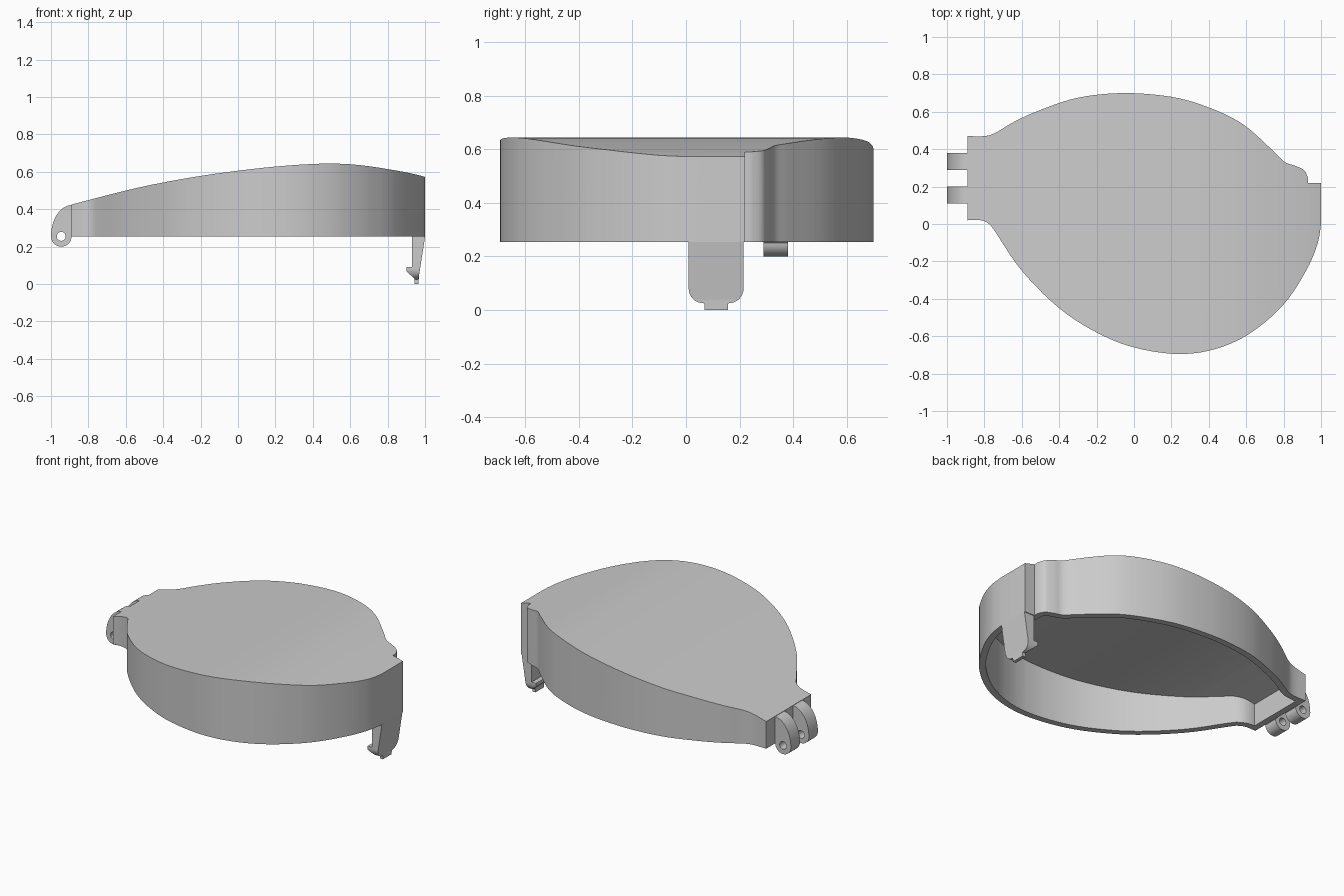
import bpy, bmesh, math
from mathutils import Vector

if "Cube" in bpy.data.objects:
    bpy.data.objects.remove(bpy.data.objects["Cube"])

BASE = 0.253   # height of the lid's open rim
WALL = 0.04

gray = bpy.data.materials.new("light_gray_plastic")
gray.use_nodes = True
gray.diffuse_color = (0.6, 0.6, 0.6, 1)
gray.node_tree.nodes["Principled BSDF"].inputs["Base Color"].default_value = (0.6, 0.6, 0.6, 1)


def spline(points, steps):
    """Smooth curve through the points."""
    p = [Vector(q) for q in points]
    p = [p[0]] + p + [p[-1]]
    out = []
    for a, b, c, d in zip(p, p[1:], p[2:], p[3:]):
        for i in range(steps):
            t = i / steps
            out.append(0.5 * (2 * b + (c - a) * t + (2 * a - 5 * b + 4 * c - d) * t**2
                              + (3 * b - a - 3 * c + d) * t**3))
    return out + [p[-1]]


def arc(cx, cy, rx, ry, start, end, steps):
    angles = [math.radians(start + (end - start) * i / steps) for i in range(steps + 1)]
    return [Vector((cx + rx * math.cos(a), cy + ry * math.sin(a))) for a in angles]


def inset(loop, dist):
    """Offset a counter-clockwise outline inward with mitred corners."""
    out = []
    for i, p in enumerate(loop):
        d1 = (p - loop[i - 1]).normalized()
        d2 = (loop[(i + 1) % len(loop)] - p).normalized()
        n1, n2 = Vector((-d1.y, d1.x)), Vector((-d2.y, d2.x))
        out.append(p + (n1 + n2) * dist / (1 + n1.dot(n2)))
    return out


def bridge(bm, a, b):
    for i in range(len(a)):
        bm.faces.new((a[i - 1], a[i], b[i], b[i - 1]))


def finish(bm, name):
    bmesh.ops.recalc_face_normals(bm, faces=bm.faces)
    mesh = bpy.data.meshes.new(name)
    bm.to_mesh(mesh)
    bm.free()
    mesh.materials.append(gray)
    obj = bpy.data.objects.new(name, mesh)
    bpy.context.collection.objects.link(obj)
    return obj


def prism(name, loop, place, lo, hi):
    bm = bmesh.new()
    a, b = ([bm.verts.new(place(p, w)) for p in loop] for w in (lo, hi))
    bm.faces.new(a)
    bm.faces.new(b)
    bridge(bm, a, b)
    return finish(bm, name)


# Lid outline: neck, front sweep, clip corner, notch, back sweep
front = spline([(-0.89, 0.02), (-0.82, 0.02), (-0.775, 0.0), (-0.74, -0.045), (-0.6, -0.25),
                (-0.4, -0.45), (-0.2, -0.58), (0, -0.66), (0.23, -0.695), (0.43, -0.67),
                (0.62, -0.585), (0.8, -0.43), (0.92, -0.25), (0.98, -0.11), (1, 0)], 5)
back = spline([(0.93, 0.245), (0.91, 0.287), (0.86, 0.312), (0.805, 0.332), (0.74, 0.395),
               (0.58, 0.535), (0.4, 0.623), (0.2, 0.68), (-0.06, 0.7), (-0.3, 0.675),
               (-0.5, 0.61), (-0.64, 0.547), (-0.74, 0.488), (-0.8, 0.47), (-0.89, 0.47)], 5)
outline = front + [Vector((1, 0.22)), Vector((0.93, 0.22))] + back

# Gently domed height along the length
crown = spline([(-0.89, 0.425), (-0.6, 0.5), (-0.4, 0.543), (-0.2, 0.578), (0, 0.606),
                (0.2, 0.628), (0.4, 0.642), (0.55, 0.643), (0.7, 0.63), (0.9, 0.597),
                (1, 0.573)], 3)


def top_height(x):
    for a, b in zip(crown, crown[1:]):
        if x <= b.x:
            break
    return a.y + (b.y - a.y) * (x - a.x) / (b.x - a.x)


# Hollow lid: flat prism shell, sliced along its length, then lifted to the dome
bm = bmesh.new()
inner = inset(outline, WALL)
rings = [[bm.verts.new((p.x, p.y, z)) for p in loop]
         for loop, z in ((outline, 2), (outline, 0), (inner, 0), (inner, 1))]
for a, b in zip(rings, rings[1:]):
    bridge(bm, a, b)
bm.faces.new(rings[0])
bm.faces.new(rings[-1])
for k in crown[1:-1]:
    bmesh.ops.bisect_plane(bm, geom=bm.verts[:] + bm.edges[:] + bm.faces[:], dist=0.00001,
                           plane_co=(k.x, 0, 0), plane_no=(1, 0, 0))
for v in bm.verts:
    level = round(v.co.z)
    v.co.z = BASE if level == 0 else top_height(v.co.x) - WALL * (2 - level)
lid = finish(bm, "lid_shell")
parts = [lid]

# Two hinge knuckles with pin holes
pin = Vector((-0.945, 0.255))
knuckle = (arc(-0.885, 0.255, 0.115, 0.168, 90, 175, 14) + arc(pin.x, pin.y, 0.055, 0.055, 180, 355, 20)
           + [Vector((-0.885, z)) for z in (0.255, 0.3, 0.34, 0.38)])
hole = [pin + (p - pin).normalized() * 0.024 for p in knuckle]
for name, y0, y1 in (("front_hinge_knuckle", 0.11, 0.2), ("back_hinge_knuckle", 0.29, 0.38)):
    bm = bmesh.new()
    loops = [[bm.verts.new((p.x, y, p.y)) for p in loop]
             for loop, y in ((knuckle, y0), (knuckle, y1), (hole, y1), (hole, y0))]
    for i in range(4):
        bridge(bm, loops[i - 1], loops[i])
    parts.append(finish(bm, name))

# Snap clip: hooked side profile trimmed to a tab with rounded corners and a small tip
hook = [Vector(p) for p in ((0.93, BASE), (0.93, 0.09), (0.9, 0.09), (0.9, 0.068), (0.943, 0.03),
                            (0.943, 0), (0.965, 0), (0.967, 0.04), (1, BASE))]
clip = prism("snap_clip", hook, lambda p, w: (p.x, w, p.y), -0.05, 0.28)
tab = ([Vector((0.01, 0.3))] + arc(0.065, 0.08, 0.055, 0.055, 180, 270, 8)
       + [Vector(p) for p in ((0.07, 0.025), (0.07, -0.02), (0.157, -0.02), (0.157, 0.025))]
       + arc(0.16, 0.08, 0.055, 0.055, 270, 360, 8) + [Vector((0.215, 0.3))])
cutter = prism("clip_trim", tab, lambda p, w: (w, p.x, p.y), 0.8, 1.1)
cutter.hide_render = True
mod = clip.modifiers.new("trim", "BOOLEAN")
mod.operation, mod.solver, mod.object = "INTERSECT", "EXACT", cutter
trimmed = bpy.data.meshes.new_from_object(clip.evaluated_get(bpy.context.evaluated_depsgraph_get()))
clip.modifiers.clear()
clip.data = trimmed
bpy.data.objects.remove(cutter)
parts.append(clip)

# Smooth shading with crisp edges
bpy.ops.object.select_all(action="DESELECT")
for obj in parts:
    obj.select_set(True)
bpy.context.view_layer.objects.active = lid
bpy.ops.object.shade_smooth_by_angle(angle=math.radians(30))
